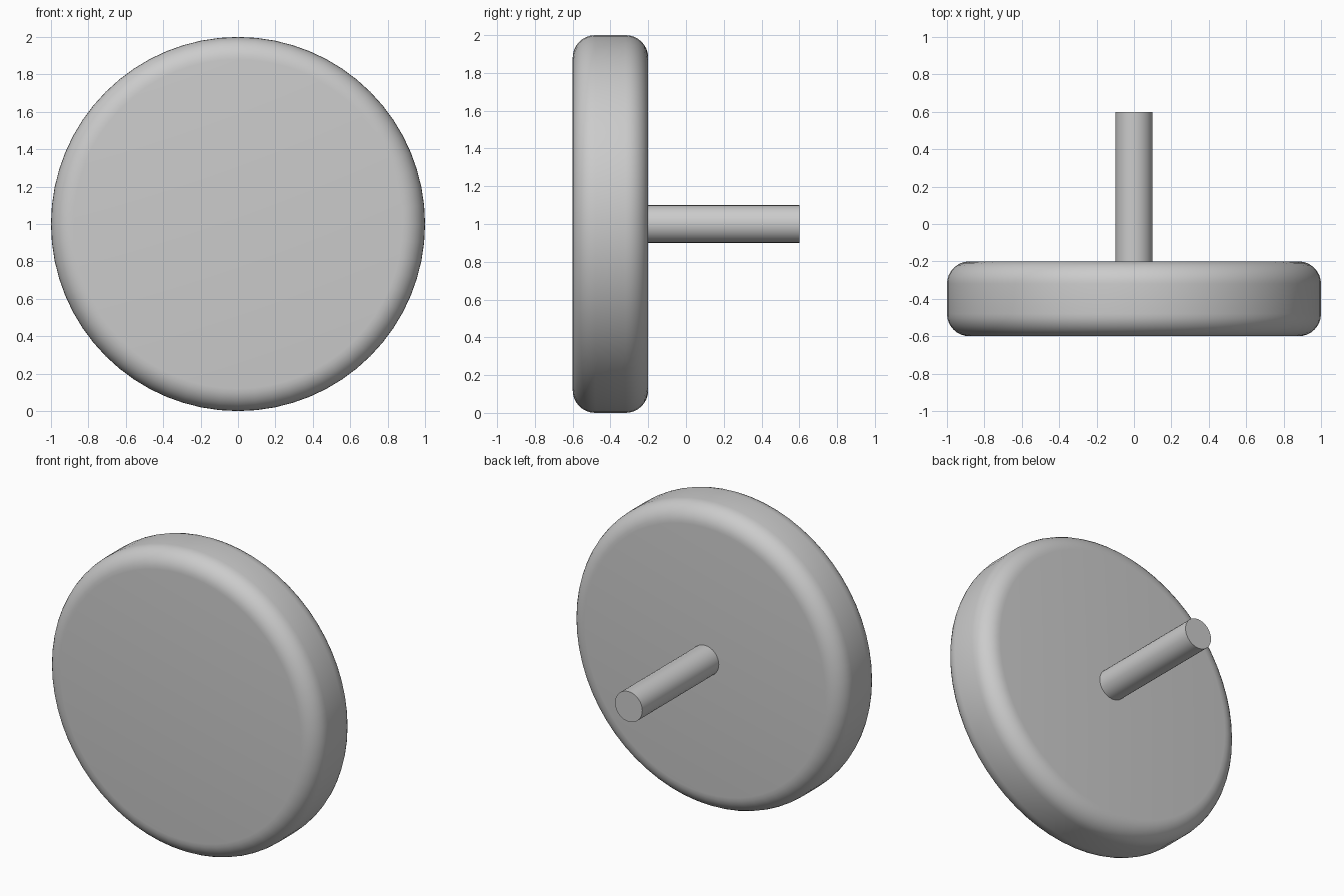
import bpy
import math

cube = bpy.data.objects.get("Cube")
if cube:
    bpy.data.objects.remove(cube, do_unlink=True)

grey = bpy.data.materials.new("light grey")
grey.use_nodes = True
colour = (0.6, 0.6, 0.6, 1)
grey.diffuse_color = colour
grey.node_tree.nodes["Principled BSDF"].inputs["Base Color"].default_value = colour


def cylinder_along_y(name, radius, y_front, y_back, sides, rounding=0):
    """Cylinder lying along y, with optionally rounded rims."""
    bpy.ops.mesh.primitive_cylinder_add(
        vertices=sides, radius=radius, depth=y_back - y_front,
        location=(0, (y_front + y_back) / 2, 1), rotation=(math.pi / 2, 0, 0))
    obj = bpy.context.object
    obj.name = name
    obj.data.materials.append(grey)
    if rounding:
        bevel = obj.modifiers.new("rounded rims", 'BEVEL')
        bevel.width = rounding
        bevel.segments = 8
        bevel.limit_method = 'ANGLE'
        bevel.angle_limit = math.radians(60)
        bpy.ops.object.modifier_apply(modifier=bevel.name)
    bpy.ops.object.shade_smooth_by_angle(angle=math.radians(30))
    return obj


# Thick round disc with soft rims
cylinder_along_y("disc", 1.0, -0.6, -0.2, 64, rounding=0.12)

# Thin shaft standing out of the back of the disc
cylinder_along_y("shaft", 0.1, -0.22, 0.6, 32)
